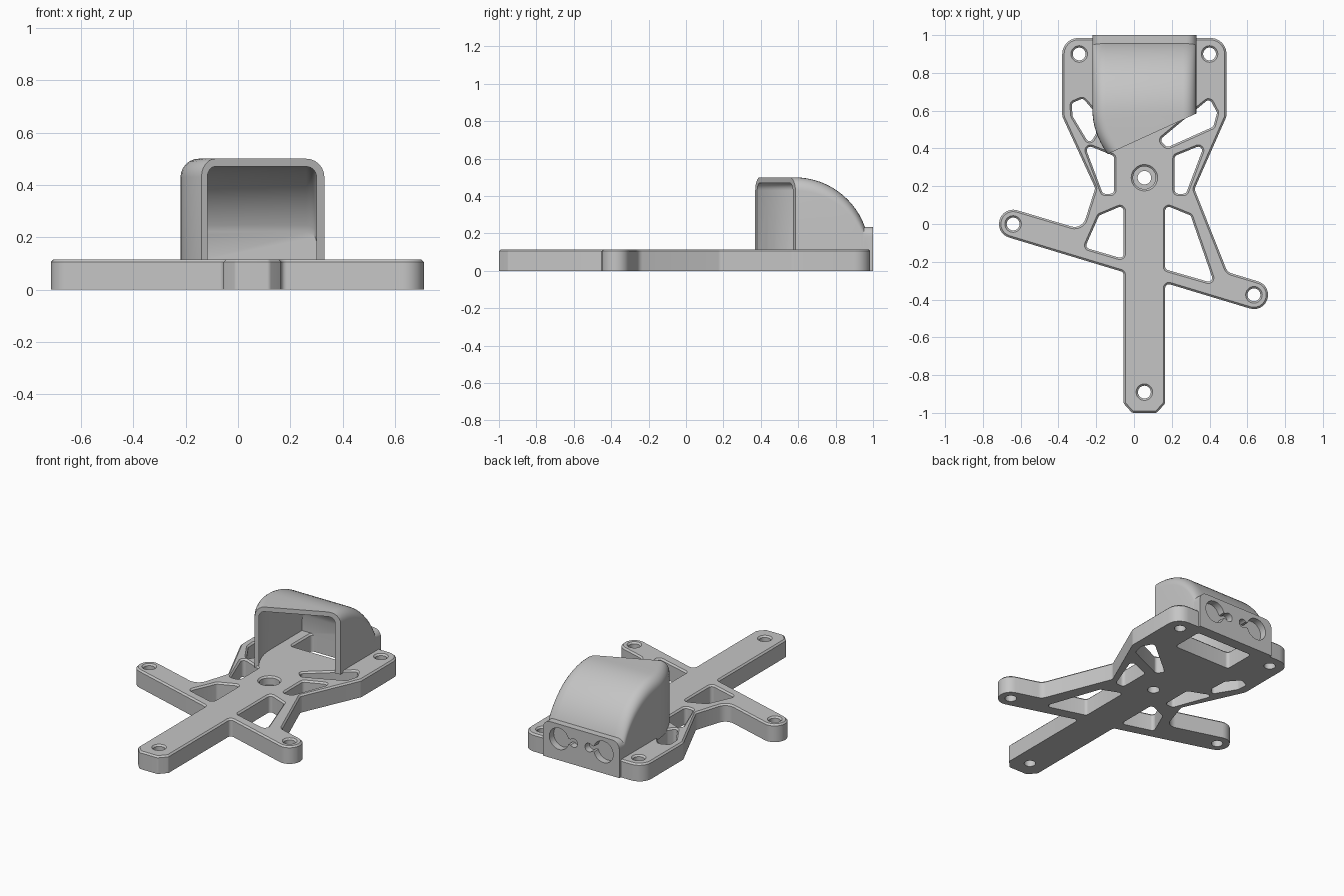
import bpy, bmesh, math
from mathutils import Vector

cube = bpy.data.objects.get("Cube")
if cube:
    bpy.data.objects.remove(cube, do_unlink=True)

grey = bpy.data.materials.new("plain_grey")
grey.use_nodes = True
grey.diffuse_color = (0.56, 0.56, 0.56, 1)
grey.node_tree.nodes["Principled BSDF"].inputs["Base Color"].default_value = grey.diffuse_color

MID = 0.055      # centre line of the stem
TOP = 0.115      # top of the plate


def finish(bm, name):
    bmesh.ops.recalc_face_normals(bm, faces=bm.faces[:])
    mesh = bpy.data.meshes.new(name)
    bm.to_mesh(mesh)
    bm.free()
    mesh.materials.append(grey)
    ob = bpy.data.objects.new(name, mesh)
    bpy.context.collection.objects.link(ob)
    return ob


def rounded(points, radius=0.03, steps=6):
    """Polygon with filleted corners; a point may carry its own radius."""
    out = []
    for i, pt in enumerate(points):
        r = pt[2] if len(pt) > 2 else radius
        p = Vector((pt[0], pt[1], 0))
        a, b = (Vector((*points[j % len(points)][:2], 0)) - p for j in (i - 1, i + 1))
        a.normalize()
        b.normalize()
        half = a.angle(b) / 2
        if r == 0:
            out.append(p)
            continue
        c = p + (a + b).normalized() * r / math.sin(half)
        d = r / math.tan(half)
        v, w = (p + a * d - c).normalized(), (p + b * d - c).normalized()
        out += [c + v.slerp(w, k / steps).normalized() * r for k in range(steps + 1)]
    return out


def circle(x, y, r, n=28):
    return [Vector((x + r * math.cos(k * math.tau / n), y + r * math.sin(k * math.tau / n), 0))
            for k in range(n)]


def slab(loops, height, chamfer=0.0):
    """Solid from an outline and its holes, with a chamfered top rim."""
    bm = bmesh.new()
    edges = []
    for loop in loops:
        vs = [bm.verts.new(p) for p in loop]
        edges += [bm.edges.new((vs[i - 1], vs[i])) for i in range(len(vs))]
    bmesh.ops.triangle_fill(bm, edges=edges, use_beauty=True, normal=(0, 0, 1))
    res = bmesh.ops.extrude_face_region(bm, geom=bm.faces[:])["geom"]
    for v in (g for g in res if isinstance(g, bmesh.types.BMVert)):
        v.co.z += height - chamfer
    bmesh.ops.recalc_face_normals(bm, faces=bm.faces[:])
    if chamfer:
        top = [f for f in bm.faces if f.normal.z > 0.9]
        bmesh.ops.inset_region(bm, faces=top, thickness=chamfer, depth=0, use_even_offset=True)
        for v in {v for f in top for v in f.verts}:
            v.co.z = height
    return bm


def upright(bm, y):
    """Turn a slab drawn in x,z to stand with its back face at y."""
    for v in bm.verts:
        v.co = Vector((v.co.x, y - v.co.z, v.co.y))
    return bm


def loft(start, radius, wall, end_angle, corner, base):
    """Arched hood: straight tunnel, then a quarter-round falling to the back."""
    stations = [(start + (0.58 - start) * k / 9, 0.1 + radius) for k in range(9)]
    stations += [(0.58 + radius * math.sin(t), 0.1 + radius * math.cos(t))
                 for t in (end_angle * k / 16 for k in range(17))]
    bm = bmesh.new()
    rings = []
    for y, top in stations:
        left = -0.22 + wall + 0.08 * (max(0, 0.6 - y) / 0.23) ** 2
        right = 0.33 - wall
        r = min(corner, (top - base) / 2)
        sec = rounded([(left, base, 0), (right, base, 0), (right, top, r), (left, top, r)])
        rings.append([bm.verts.new((p.x, y, p.y)) for p in sec])
    n = len(rings[0])
    for a, b in zip(rings, rings[1:]):
        for i in range(n):
            bm.faces.new((a[i - 1], a[i], b[i], b[i - 1]))
    bm.faces.new(rings[0])
    bm.faces.new(rings[-1])
    bmesh.ops.recalc_face_normals(bm, faces=bm.faces[:])
    return bm


def combine(ob, other, operation):
    mod = ob.modifiers.new("combine", "BOOLEAN")
    mod.operation, mod.object, mod.solver = operation, other, "EXACT"
    bpy.context.view_layer.objects.active = ob
    bpy.ops.object.modifier_apply(modifier=mod.name)


# Base plate outline: stem, right arm, wide rear, left arm
outline = rounded([
    (-0.01, -1, 0.02), (0.12, -1, 0.02), (0.165, -0.95, 0.02), (0.165, -0.312, 0.02),
    (0.685, -0.469, 0.074), (0.728, -0.325, 0.074), (0.495, -0.255, 0.05),
    (0.32, 0.185, 0.03), (0.49, 0.57, 0.05), (0.49, 0.985, 0.085),
    (-0.38, 0.985, 0.085), (-0.38, 0.57, 0.05), (-0.205, 0.19, 0.03),
    (-0.275, -0.03, 0.06), (-0.69, 0.094, 0.074), (-0.733, -0.05, 0.074),
    (-0.055, -0.255, 0.02), (-0.055, -0.95, 0.02)])

# Truss windows and the slot under the hood
middle = [(0.215, 0.36), (0.375, 0.425), (0.275, 0.16), (0.215, 0.16)]
windows = [
    middle, [(2 * MID - x, y) for x, y in middle],
    [(0.135, 0.445), (0.4, 0.665), (0.44, 0.59), (0.42, 0.515), (0.175, 0.405)],
    [(-0.27, 0.665), (-0.33, 0.64), (-0.325, 0.57), (-0.235, 0.42), (-0.2, 0.48), (-0.205, 0.59)],
    [(-0.055, 0.1), (-0.055, -0.185), (-0.26, -0.125), (-0.185, 0.045)],
    [(0.165, 0.1), (0.3, 0.045), (0.425, -0.315), (0.165, -0.24)],
    [(-0.12, 0.72), (0.285, 0.72), (0.285, 0.93), (-0.12, 0.93)]]
bolts = [(MID, -0.89), (0.635, -0.375), (-0.64, 0), (0.4, 0.9), (-0.29, 0.9)]
loops = [outline] + [rounded(w, 0.02) for w in windows]
loops += [circle(x, y, 0.034) for x, y in bolts] + [circle(MID, 0.245, 0.06)]
plate = finish(slab(loops, TOP, 0.01), "base_plate")

# Ledge of the countersunk centre hole
ledge = finish(slab([circle(MID, 0.245, 0.062), circle(MID, 0.245, 0.036)], 0.06), "centre_hole_ledge")

# Hood with a slanted mouth
bm = loft(0.25, 0.4, 0, math.radians(80), 0.07, 0.1)
bmesh.ops.bisect_plane(bm, geom=bm.verts[:] + bm.edges[:] + bm.faces[:],
                       plane_co=(-0.14, 0.37, 0), plane_no=(-0.215, 0.47, 0), clear_inner=True)
bmesh.ops.edgeloop_fill(bm, edges=[e for e in bm.edges if e.is_boundary])
hood = finish(bm, "hood")

# Rear connector block
block = finish(upright(slab([rounded([
    (-0.22, 0, 0), (0.33, 0, 0), (0.33, 0.235, 0.05), (-0.22, 0.235, 0.05)])], 0.055), 1.0), "block")
cavity = finish(loft(0.15, 0.37, 0.03, math.asin(0.35 / 0.37), 0.04, 0.03), "cavity")
combine(hood, block, "UNION")
combine(hood, cavity, "DIFFERENCE")

# Keyhole pockets: a large and a small circle joined by a neck
cutters = []
for side in (-1, 1):
    pts = []
    for cx, r, turn in ((0.16, 0.07, math.pi), (0.055, 0.028, 0)):
        gap = math.asin(0.018 / r)
        for k in range(21):
            t = turn + gap + (math.tau - 2 * gap) * k / 20
            pts.append(Vector((MID + side * (cx + r * math.cos(t)), 0.14 + r * math.sin(t), 0)))
    cutters.append(finish(upright(slab([pts], 0.07), 1.025), "pocket"))
for cutter in cutters:
    combine(hood, cutter, "DIFFERENCE")
    combine(plate, cutter, "DIFFERENCE")

for helper in [block, cavity] + cutters:
    bpy.data.objects.remove(helper, do_unlink=True)

bpy.ops.object.select_all(action="DESELECT")
for ob in (plate, ledge, hood):
    ob.select_set(True)
bpy.context.view_layer.objects.active = hood
bpy.ops.object.shade_smooth_by_angle(angle=math.radians(30))
